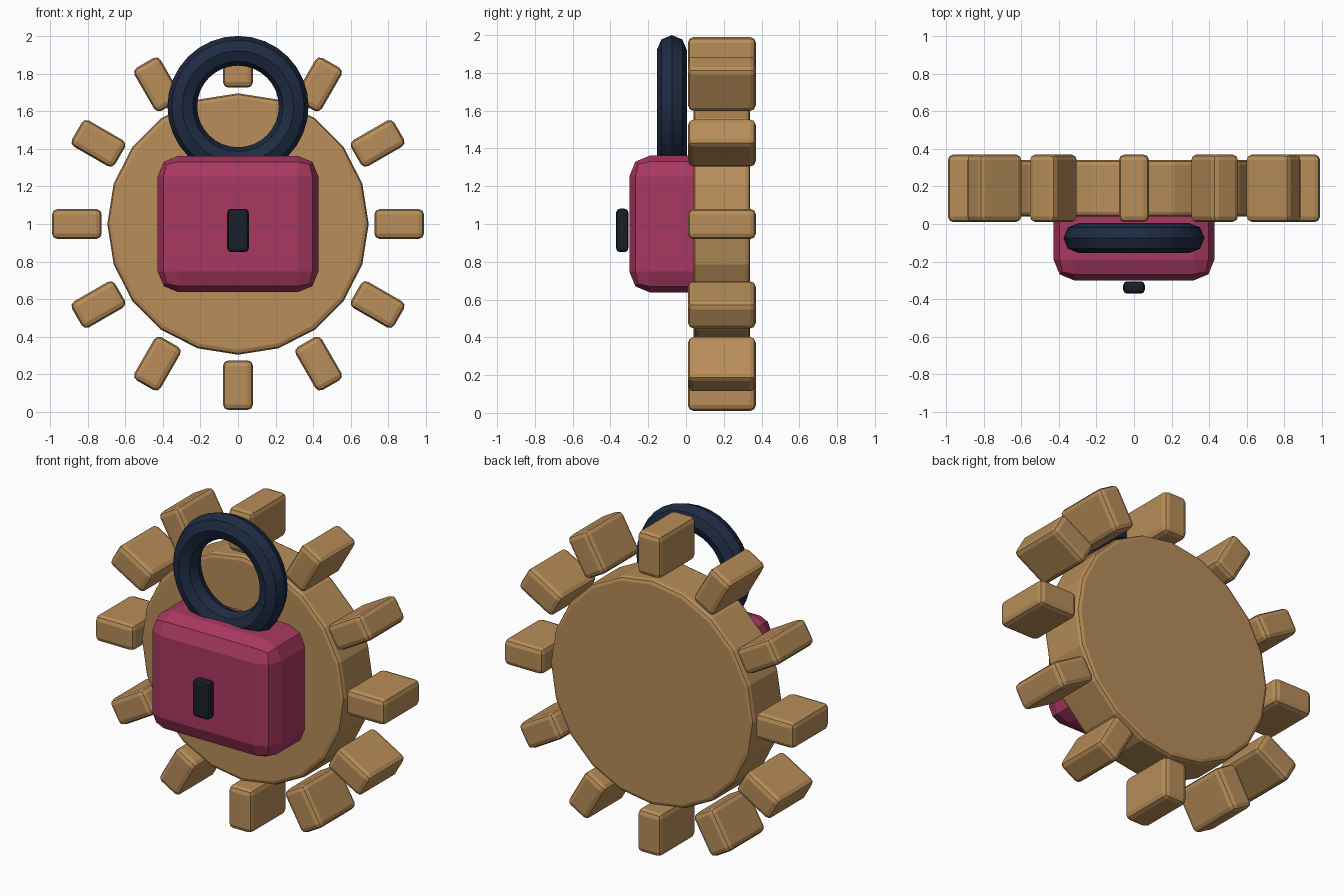
import bpy, math
from mathutils import Matrix

if "Cube" in bpy.data.objects:
    bpy.data.objects.remove(bpy.data.objects["Cube"])


def material(name, rgb):
    m = bpy.data.materials.new(name)
    m.diffuse_color = (*rgb, 1)
    m.use_nodes = True
    m.node_tree.nodes["Principled BSDF"].inputs["Base Color"].default_value = m.diffuse_color
    return m


TAN = material("tan", (0.48, 0.27, 0.10))
BERRY = material("berry", (0.40, 0.04, 0.12))
NAVY = material("navy", (0.013, 0.024, 0.055))
DARK = material("dark", (0.010, 0.014, 0.023))


def finish(name, mat, bevel=0, segments=2):
    o = bpy.context.object
    o.name = name
    o.data.materials.append(mat)
    if bevel:
        b = o.modifiers.new("bevel", "BEVEL")
        b.width = bevel
        b.segments = segments
        b.limit_method = "ANGLE"
        b.angle_limit = math.radians(40)
    return o


def box(name, size, loc, mat, bevel, turn=0):
    bpy.ops.mesh.primitive_cube_add(size=1, location=loc, rotation=(0, turn, 0))
    bpy.context.object.data.transform(Matrix.Diagonal((*size, 1)))
    return finish(name, mat, bevel)


# Gear disc standing upright
bpy.ops.mesh.primitive_cylinder_add(vertices=20, radius=0.695, depth=0.30,
                                    location=(0, 0.19, 1), rotation=(math.pi / 2, 0, 0))
finish("gear_disc", TAN, 0.025)

# Twelve separate teeth around the disc
for i in range(12):
    a = i * math.pi / 6
    r = 0.857
    box("gear_tooth", (0.16, 0.36, 0.265),
        (r * math.sin(a), 0.19, 1 + r * math.cos(a)), TAN, 0.03, a)

# Padlock body, keyhole and ring shackle
box("lock_body", (0.855, 0.45, 0.725), (0, -0.075, 1), BERRY, 0.11)
box("keyhole", (0.115, 0.065, 0.23), (0, -0.3375, 0.966), DARK, 0.02)
bpy.ops.mesh.primitive_torus_add(major_segments=32, minor_segments=8,
                                 major_radius=0.296, minor_radius=0.079,
                                 location=(0, -0.075, 1.625), rotation=(math.pi / 2, 0, 0))
finish("shackle", NAVY)
